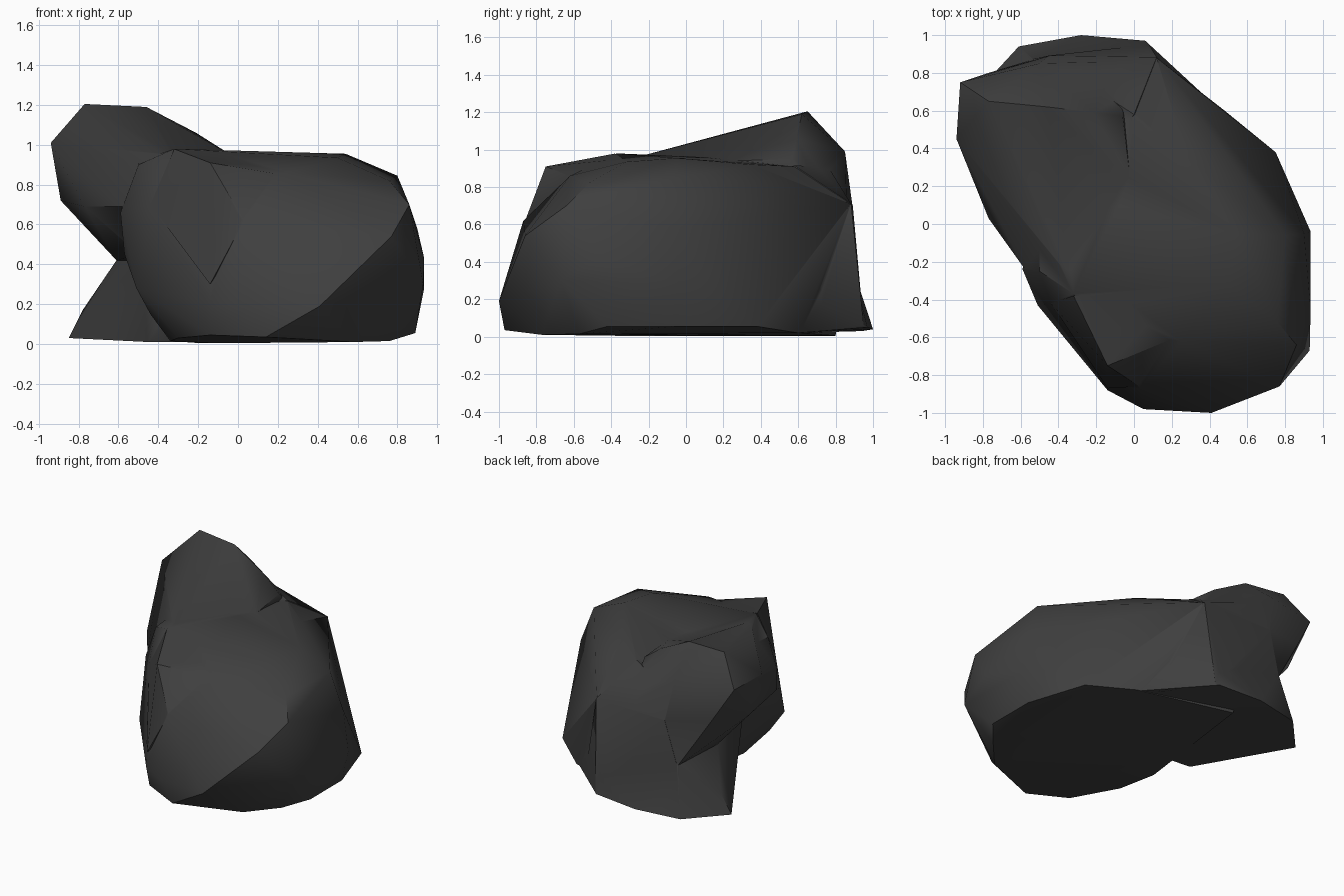
import bpy, bmesh

mat = bpy.data.materials.new("dark_stone")
mat.diffuse_color = (0.05, 0.05, 0.05, 1)


def hull(name, points):
    """Faceted convex block around a few corner points."""
    bm = bmesh.new()
    for p in points:
        bm.verts.new(p)
    res = bmesh.ops.convex_hull(bm, input=bm.verts[:])
    loose = {g for g in res["geom_interior"] + res["geom_unused"]
             if isinstance(g, bmesh.types.BMVert)}
    bmesh.ops.delete(bm, geom=list(loose), context='VERTS')
    bmesh.ops.recalc_face_normals(bm, faces=bm.faces[:])
    me = bpy.data.meshes.new(name)
    bm.to_mesh(me)
    bm.free()
    ob = bpy.data.objects.new(name, me)
    bpy.context.collection.objects.link(ob)
    return ob


# Main boulder: base ring, belly ring, shoulders, top
boulder = hull("boulder", [
    (-.34, -.20, .015), (-.30, -.50, .03), (-.14, -.84, .045), (.14, -.97, .035),
    (.58, -.77, .01), (.76, -.57, .015), (.89, -.42, .055), (.89, -.05, .055),
    (.75, .38, .055), (.48, .60, .02), (-.20, .80, .005), (-.10, -.30, .004),
    (-.44, -.35, .15), (-.51, -.43, .28), (-.14, -.88, .20), (.05, -.98, .19), (.41, -1.0, .19),
    (.93, -.67, .30), (.935, -.04, .28), (.935, -.45, .43),
    (-.57, -.28, .45), (-.59, -.24, .66), (-.44, -.42, .70), (.77, -.86, .54), (.42, .60, .40),
    (.03, -.87, .62), (.86, -.64, .70), (.90, -.05, .58),
    (.25, -.62, .86), (.76, -.52, .82), (.80, -.06, .845),
    (-.32, -.37, .98), (-.50, -.25, .90), (.50, -.32, .935), (.54, -.05, .955), (-.08, .10, .96),
    (.28, .35, .92), (.0, .58, .91), (-.50, .0, .92), (.12, .88, .71), (-.40, .86, .70)])

# Raised front left corner
corner = hull("front_corner", [
    (-.14, -.75, .91), (-.32, -.38, .979), (-.44, -.42, .70), (.03, -.86, .62),
    (-.14, -.87, .30), (.22, -.60, .85), (.0, -.35, .95), (.0, -.4, .5)])

# Overhanging upper lobe at the back left, with its neck
lobe = hull("upper_lobe", [
    (-.77, .65, 1.205), (-.46, .62, 1.19), (-.46, .33, 1.11), (-.94, .45, 1.01),
    (-.92, .75, 1.0), (-.50, .85, .99), (-.21, .59, 1.06), (-.06, .57, .95),
    (-.89, .55, .72), (-.77, .80, .75), (-.77, .03, .69), (-.57, -.25, .69),
    (-.50, -.02, .92), (-.32, -.30, .95), (-.02, .24, .94), (-.10, .86, .70),
    (-.45, .89, .70), (-.68, .50, .54), (-.61, .50, .42), (-.54, .87, .38),
    (0, .88, .38), (0, .30, .38), (-.50, .05, .45)])

# Wall joining lobe, foot and boulder at the back
wall = hull("back_wall", [
    (.12, .883, .71), (.0, .58, .915), (-.28, .76, .91), (-.45, .892, .70), (-.20, .30, .85),
    (.11, .885, .38), (-.54, .872, .37), (.08, .95, .06), (.35, .68, .02), (.30, .62, .40),
    (-.40, .40, .03)])

# Spreading foot below the lobe
foot = hull("foot", [
    (-.85, .68, .03), (-.62, .38, .02), (-.45, .05, .01), (-.40, .0, .10),
    (-.61, .94, .03), (-.28, 1.0, .04), (.06, .97, .05), (.46, .60, .02),
    (-.78, .70, .17), (-.61, .50, .42), (-.54, .87, .40), (0, .885, .39),
    (.40, .60, .35), (.10, .0, .01), (.0, .20, .40), (-.50, .05, .42)])

# Fuse the parts into one rock
parts = (corner, lobe, wall, foot)
for part in parts:
    m = boulder.modifiers.new("fuse", 'BOOLEAN')
    m.operation = 'UNION'
    m.solver = 'EXACT'
    m.object = part
bpy.context.view_layer.update()
dg = bpy.context.evaluated_depsgraph_get()
me = bpy.data.meshes.new_from_object(boulder.evaluated_get(dg))
boulder.modifiers.clear()
boulder.data = me
boulder.name = "rock"
for part in parts:
    bpy.data.objects.remove(part)

# Shade
me.materials.clear()
me.materials.append(mat)
bpy.context.view_layer.objects.active = boulder
boulder.select_set(True)
bpy.ops.object.shade_smooth_by_angle(angle=0.7)
